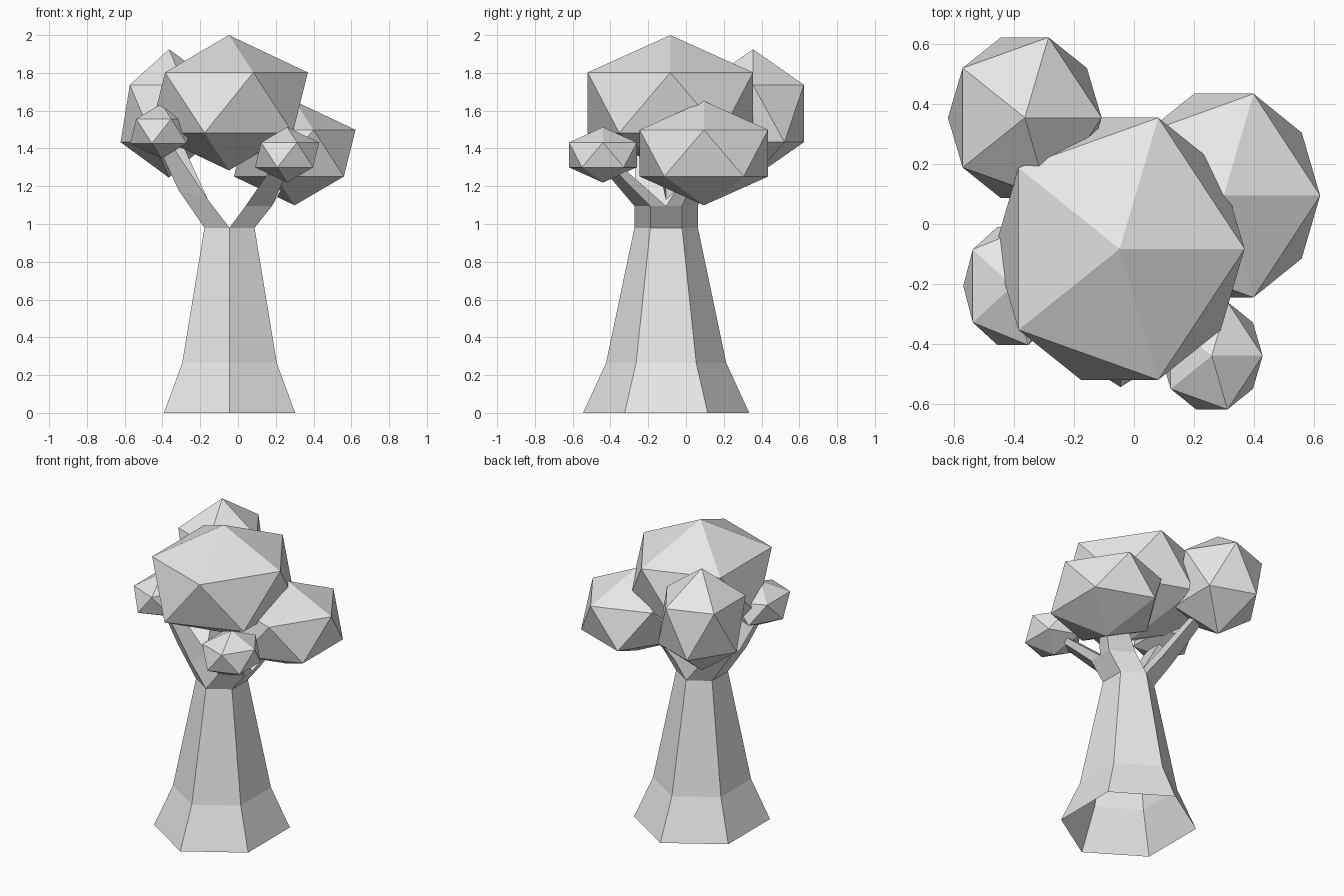
import bpy
import bmesh
from math import cos, sin, radians
from mathutils import Vector

cube = bpy.data.objects.get("Cube")
if cube:
    bpy.data.objects.remove(cube, do_unlink=True)

GREY = (0.8, 0.8, 0.8, 1.0)
mat = bpy.data.materials.new("plain grey")
mat.use_nodes = True
mat.diffuse_color = GREY
mat.node_tree.nodes["Principled BSDF"].inputs["Base Color"].default_value = GREY

CENTRE = Vector((-0.045, -0.105, 0))


def add_object(name, bm):
    mesh = bpy.data.meshes.new(name)
    bm.to_mesh(mesh)
    bm.free()
    mesh.materials.append(mat)
    obj = bpy.data.objects.new(name, mesh)
    bpy.context.collection.objects.link(obj)


def loft(name, rings):
    """Skin a list of equal-sized point rings into an open tube."""
    bm = bmesh.new()
    rows = [[bm.verts.new(p) for p in ring] for ring in rings]
    for a, b in zip(rows, rows[1:]):
        for i in range(len(a)):
            j = (i + 1) % len(a)
            bm.faces.new((a[i], a[j], b[j], b[i]))
    bmesh.ops.recalc_face_normals(bm, faces=bm.faces)
    add_object(name, bm)


def hexagon(rx, ry, z):
    return [CENTRE + Vector((rx * cos(radians(a)), ry * sin(radians(a)), z))
            for a in range(30, 390, 60)]


def foliage(name, centre, radii):
    bm = bmesh.new()
    bmesh.ops.create_icosphere(bm, subdivisions=1, radius=1)
    bmesh.ops.scale(bm, vec=radii, verts=bm.verts)
    bmesh.ops.translate(bm, vec=centre, verts=bm.verts)
    add_object(name, bm)


def limb(side, sign, inner, outer, z_in, z_out, tips):
    """Half of the trunk top, bent outwards, then forked in two branches."""
    top = hexagon(0.153, 0.168, 0.98)
    half = [top[4], top[5], top[0], top[1]]
    if sign < 0:
        half = [top[4], top[3], top[2], top[1]]
    fork = [Vector((x, p.y, z)) for p, x, z in
            zip(half, (inner, outer, outer, inner), (z_in, z_out, z_out, z_in))]
    loft(side + "_limb", [half, fork])

    # split the fork ring into a front and a back branch
    mid_in, mid_out = (fork[0] + fork[3]) / 2, (fork[1] + fork[2]) / 2
    starts = ([fork[0], fork[1], mid_out, mid_in],
              [mid_in, mid_out, fork[2], fork[3]])
    for part, ring, tip in zip(("front", "back"), starts, tips):
        middle = sum(ring, Vector()) / 4
        end = [Vector(tip) + (p - middle) * 0.55 for p in ring]
        loft(f"{side}_{part}_branch", [ring, end])


# Trunk with a flared foot, open underneath
loft("trunk", [hexagon(0.401, 0.44, 0), hexagon(0.289, 0.318, 0.265),
               hexagon(0.153, 0.168, 0.98)])

# Limbs and branches
limb("left", 1, 0.04, 0.18, 1.095, 1.095,
     [(0.26, -0.44, 1.36), (0.3, 0.095, 1.375)])
limb("right", -1, -0.16, -0.315, 1.13, 1.18,
     [(-0.405, -0.207, 1.45), (-0.365, 0.3, 1.5)])

# Foliage clumps
foliage("crown_foliage", (-0.048, -0.083, 1.642), (0.467, 0.515, 0.358))
foliage("back_right_foliage", (-0.365, 0.355, 1.585), (0.287, 0.316, 0.34))
foliage("left_foliage", (0.3, 0.095, 1.375), (0.36, 0.4, 0.276))
foliage("front_left_foliage", (0.26, -0.44, 1.366), (0.19, 0.211, 0.147))
foliage("front_right_foliage", (-0.405, -0.207, 1.492), (0.185, 0.232, 0.145))
